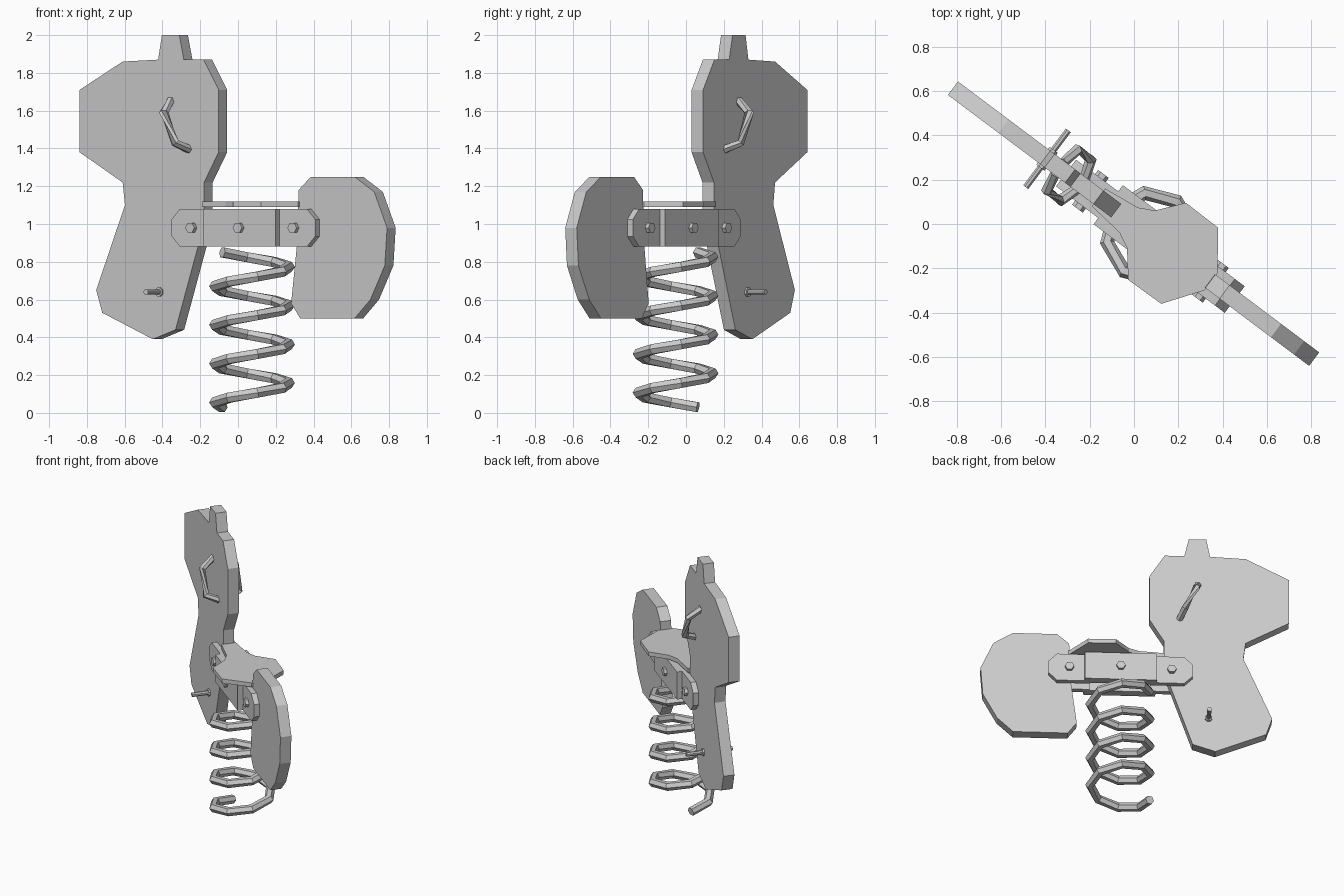
import bpy, bmesh, math
from mathutils import Matrix, Vector

cube = bpy.data.objects.get("Cube")
if cube:
    bpy.data.objects.remove(cube, do_unlink=True)

grey = bpy.data.materials.new("plain grey")
grey.use_nodes = True
colour = (0.6, 0.6, 0.6, 1)
grey.diffuse_color = colour
grey.node_tree.nodes["Principled BSDF"].inputs["Base Color"].default_value = colour

# The toy is built along x, then turned on its spring
TURN = math.atan2(-0.6, 0.8)
PANEL = 0.038          # half thickness of the side panels
MID = 0.0925           # centre of spring and bracket along the length


def add_object(name, bm):
    bmesh.ops.recalc_face_normals(bm, faces=bm.faces[:])
    mesh = bpy.data.meshes.new(name)
    bm.to_mesh(mesh)
    bm.free()
    mesh.materials.append(grey)
    ob = bpy.data.objects.new(name, mesh)
    ob.rotation_euler.z = TURN
    bpy.context.collection.objects.link(ob)
    return ob


def extrude(name, points, offset):
    """Extrude a closed outline of 3D points by an offset."""
    bm = bmesh.new()
    face = bm.faces.new([bm.verts.new(p) for p in points])
    out = bmesh.ops.extrude_face_region(bm, geom=[face])["geom"]
    # the source face stays as the other cap
    bmesh.ops.translate(bm, vec=offset, verts=[g for g in out if isinstance(g, bmesh.types.BMVert)])
    return add_object(name, bm)


def board(name, outline, y0, y1):
    return extrude(name, [(x, y0, z) for x, z in outline], (0, y1 - y0, 0))


def rod(name, x, y0, y1, z, radius, sides):
    ring = [2 * math.pi * (i + 0.5) / sides for i in range(sides)]
    return board(name, [(x + radius * math.sin(a), z + radius * math.cos(a)) for a in ring], y0, y1)


def tube(name, path, radius, sides=6):
    """Sweep a ring along a path, with mitred bends."""
    path = [Vector(p) for p in path]
    bm = bmesh.new()
    rings = []
    for i, p in enumerate(path):
        before = (p - path[i - 1]).normalized() if i else None
        after = (path[i + 1] - p).normalized() if i < len(path) - 1 else None
        before, after = before or after, after or before
        tangent = (before + after).normalized()
        stretch = 1 / max(0.5, tangent.dot(before))
        side = tangent.cross(Vector((0, 0, 1))).normalized()
        up = side.cross(tangent)
        rings.append([bm.verts.new(p + radius * (side * math.cos(a) * stretch + up * math.sin(a)))
                      for a in (2 * math.pi * k / sides for k in range(sides))])
    for a, b in zip(rings, rings[1:]):
        for k in range(sides):
            n = (k + 1) % sides
            bm.faces.new((a[k], a[n], b[n], b[k]))
    bm.faces.new(rings[0])
    bm.faces.new(rings[-1])
    return add_object(name, bm)


# Tall front panel with the head and the lower chest
head = [(-1.02, 1.71), (-0.735, 1.86), (-0.50, 1.87), (-0.475, 2.0), (-0.36, 2.0),
        (-0.33, 1.87), (-0.20, 1.87), (-0.10, 1.71), (-0.10, 1.38), (-0.196, 1.22),
        (-0.196, 1.0), (-0.385, 0.44), (-0.535, 0.39), (-0.87, 0.53), (-0.91, 0.65),
        (-0.72, 1.10), (-0.735, 1.22), (-1.02, 1.38)]
board("front_panel", head, -PANEL, PANEL)

# Rounded rear panel
tail = [(0.43, 1.18), (0.51, 1.25), (0.80, 1.25), (0.93, 1.17), (1.015, 0.98), (1.0, 0.78),
        (0.905, 0.60), (0.80, 0.50), (0.44, 0.50), (0.38, 0.58), (0.42, 0.90)]
board("rear_panel", tail, -PANEL, PANEL)

# Seat plate, mirrored across its length
half = [(-0.20, 0.05), (-0.03, 0.07), (0.04, 0.106), (0.13, 0.217), (0.314, 0.214), (0.434, 0.048)]
seat = half + [(x, -y) for x, y in reversed(half)]
extrude("seat", [(x, y, 1.09) for x, y in seat], (0, 0, 0.03))

# Bracket plates and bolts on both sides
LOW, HIGH, BEVEL = 0.88, 1.08, 0.055
for side, label in ((-1, "right"), (1, "left")):
    mid = [(MID + sx * 0.2375, z) for sx, z in ((-1, LOW), (1, LOW), (1, HIGH), (-1, HIGH))]
    board(f"middle_bracket_{label}", mid, side * 0.05, side * 0.11)
    rod(f"middle_bolt_{label}", MID, side * 0.11, side * 0.13, 0.98, 0.03, 6)
    for end, place in ((-1, "front"), (1, "rear")):
        plate = [(0.20, LOW), (0.475 - BEVEL, LOW), (0.475, LOW + BEVEL),
                 (0.475, HIGH - BEVEL), (0.475 - BEVEL, HIGH), (0.20, HIGH)]
        board(f"{place}_bracket_{label}", [(MID + end * x, z) for x, z in plate],
              side * PANEL, side * 0.075)
        rod(f"{place}_bolt_{label}", MID + end * 0.338, side * 0.07, side * 0.098, 0.98, 0.03, 6)

    # Bent hand grip and foot peg collar
    grip = [(-0.42, 0.03, 1.655), (-0.405, 0.115, 1.59), (-0.33, 0.115, 1.43), (-0.30, 0.03, 1.395)]
    tube(f"hand_grip_{label}", [(x, side * y, z) for x, y, z in grip], 0.023)
    rod(f"peg_collar_{label}", -0.49, side * PANEL, side * 0.05, 0.64, 0.025, 8)

# Foot peg through the front panel
rod("foot_peg", -0.49, -0.16, 0.16, 0.64, 0.015, 8)

# Coil spring of four turns, eight steps each
STEPS, TURNS, RADIUS = 8, 4, 0.197
coil = []
for i in range(STEPS * TURNS + 1):
    a = math.pi + 2 * math.pi * i / STEPS
    coil.append((MID + RADIUS * math.cos(a), RADIUS * math.sin(a), 0.03 + 0.205 * i / STEPS))
tube("spring", coil, 0.03)
